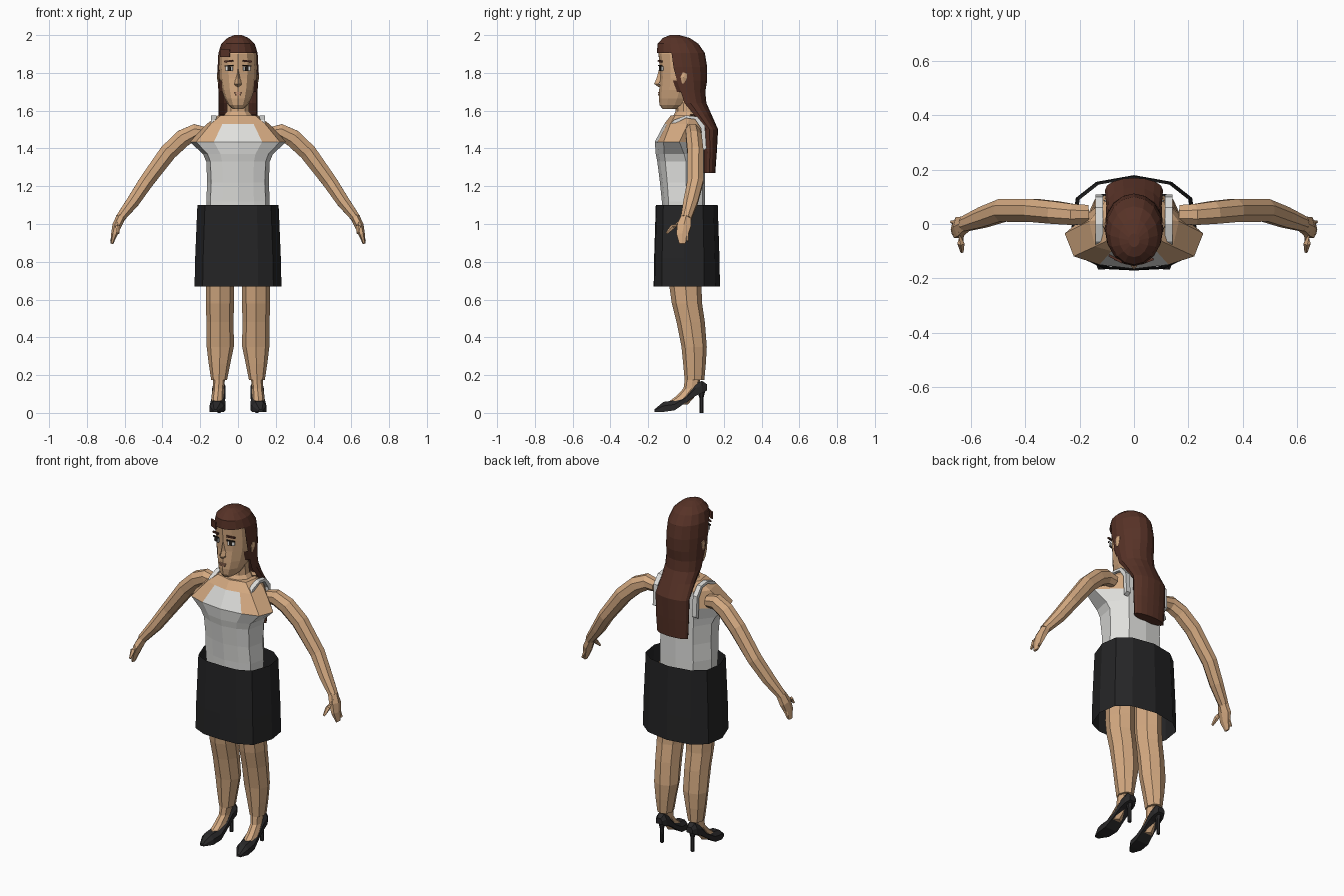
import bpy, bmesh, math
from mathutils import Vector, Matrix


def material(name, rgb):
    m = bpy.data.materials.new(name)
    m.diffuse_color = (*rgb, 1)
    return m


skin = material("skin", (0.66, 0.40, 0.22))
white = material("white_cloth", (0.74, 0.74, 0.72))
black = material("black_cloth", (0.018, 0.018, 0.019))
leather = material("shoe_black", (0.022, 0.021, 0.022))
brown = material("brown_hair", (0.095, 0.032, 0.02))
eye_white = material("eye_white", (0.8, 0.8, 0.78))
dark = material("eye_dark", (0.02, 0.015, 0.012))
lip = material("lip", (0.52, 0.26, 0.16))


def finish(name, bm, mats, mirror):
    bmesh.ops.recalc_face_normals(bm, faces=bm.faces[:])
    me = bpy.data.meshes.new(name)
    bm.to_mesh(me)
    bm.free()
    for m in mats:
        me.materials.append(m)
    ob = bpy.data.objects.new(name, me)
    bpy.context.collection.objects.link(ob)
    if mirror:
        ob.modifiers.new("both_sides", 'MIRROR')
    return ob


def loft(name, rings, mats, mirror=False, caps=True, rule=None):
    """Skin closed rings; rule(face centre) gives a material index or None to drop."""
    bm = bmesh.new()
    vs = [[bm.verts.new(p) for p in r] for r in rings]
    n = len(rings[0])
    for a, b in zip(vs, vs[1:]):
        for i in range(n):
            j = (i + 1) % n
            bm.faces.new((a[i], a[j], b[j], b[i]))
    if caps:
        bm.faces.new(vs[0])
        bm.faces.new(vs[-1])
    bmesh.ops.recalc_face_normals(bm, faces=bm.faces[:])
    if rule:
        drop = []
        for f in bm.faces:
            k = rule(f.calc_center_median())
            if k is None:
                drop.append(f)
            else:
                f.material_index = k
        bmesh.ops.delete(bm, geom=drop, context='FACES')
    return finish(name, bm, mats, mirror)


def oval(z, w, yf, yb, n=12, cx=0):
    yc, ry = (yf + yb) / 2, (yb - yf) / 2
    return [(cx + w * math.sin(2 * math.pi * i / n),
             yc - ry * math.cos(2 * math.pi * i / n), z) for i in range(n)]


def mirrored_ring(half, z):
    return [(x, y, z) for x, y in half] + [(-x, y, z) for x, y in half[-2:0:-1]]


def tube(name, path, mat, n=8, mirror=True):
    """path rows: x, y, z, radius across y, radius across the bend."""
    pts = [Vector(p[:3]) for p in path]
    rings = []
    for i, p in enumerate(path):
        t = (pts[min(i + 1, len(pts) - 1)] - pts[max(i - 1, 0)]).normalized()
        ref = Vector((0, 1, 0)) if abs(t.y) < 0.8 else Vector((0, 0, 1))
        v = t.cross(ref).normalized()
        u = v.cross(t)
        rings.append([pts[i] + u * p[3] * math.cos(2 * math.pi * (k + .5) / n)
                      + v * p[4] * math.sin(2 * math.pi * (k + .5) / n) for k in range(n)])
    return loft(name, rings, [mat], mirror)


def plate(name, loc, size, mat, turn=0, tilt=0, mirror=True):
    bm = bmesh.new()
    bmesh.ops.create_cube(bm, size=1)
    bm.transform(Matrix.Translation(loc) @ Matrix.Rotation(turn, 4, 'Z')
                 @ Matrix.Rotation(tilt, 4, 'Y') @ Matrix.Diagonal((*size, 1)))
    return finish(name, bm, [mat], mirror)


# Torso: sleeveless top below, bare shoulders above
def torso_ring(z, w, yf, ym, yb):
    wb = min(w, 0.17)
    return mirrored_ring([(0, yf), (.5 * w, yf + .015), (.87 * w, yf * .72),
                          (w, ym), (.65 * wb, yb - .012), (0, yb)], z)


def torso_rule(c):
    if c.z < 1.43 or (c.y > 0.05 and c.z < 1.5):
        return 0
    return 0 if abs(c.x) < 0.07 and c.y < 0 and c.z < 1.53 else 1


loft("torso", [torso_ring(*r) for r in [
    (0.98, .16, -.12, 0, .10), (1.12, .168, -.128, 0, .10), (1.22, .163, -.138, 0, .10),
    (1.33, .168, -.152, .0, .10), (1.37, .185, -.16, -.01, .10),
    (1.435, .255, -.165, -.035, .10), (1.53, .165, -.115, .01, .095),
    (1.575, .105, -.08, .02, .085)]], [white, skin], rule=torso_rule)
loft("neck", [oval(*r, n=10) for r in [
    (1.56, .09, -.075, .08), (1.595, .062, -.055, .065), (1.67, .058, -.055, .06)]], [skin])

# Shoulder straps
strap = [(-.10, 1.5), (-.065, 1.55), (0, 1.575), (.06, 1.568), (.1, 1.52), (.108, 1.4)]
loft("strap", [[(.115, y, z), (.142, y, z), (.142, y * .8, z - .014), (.115, y * .8, z - .014)]
               for y, z in strap], [white], mirror=True)

# Skirt: open, slightly flared tube
skirt_half = [(0, -.16), (.10, -.155), (.175, -.12), (.215, -.01), (.2, .09), (.13, .145), (0, .168)]
loft("skirt", [mirrored_ring([(x * s, y * s) for x, y in skirt_half], z)
               for z, s in [(.668, 1.07), (.82, 1.055), (1.1, 1.0)]], [black], caps=False)


# Legs, feet and heeled shoes
def column(rows, n=8):
    return [oval(z, rx, yc - ry, yc + ry, n, cx) for z, cx, rx, yc, ry in rows]


loft("leg", column([(1.03, .09, .075, .0, .09), (.67, .095, .075, -.003, .085),
                    (.58, .096, .074, .005, .08), (.48, .095, .072, .025, .075),
                    (.35, .094, .072, .043, .067), (.26, .098, .057, .045, .06),
                    (.175, .1, .042, .045, .052)]), [skin], mirror=True)
loft("foot", column([(.185, .1, .032, .035, .04), (.13, .103, .029, .03, .043),
                     (.09, .107, .031, .0, .05), (.045, .11, .033, -.05, .06)]),
     [skin], mirror=True)


def shoe_ring(y, lo, hi, w, cx):
    return [(cx - w, y, lo), (cx + w, y, lo), (cx + w, y, lo * .4 + hi * .6),
            (cx + w * .55, y, hi), (cx - w * .55, y, hi), (cx - w, y, lo * .4 + hi * .6)]


loft("shoe", [shoe_ring(*r) for r in [
    (-.168, .005, .018, .012, .12), (-.12, .005, .058, .037, .113), (-.06, .014, .066, .041, .108),
    (0, .055, .098, .036, .104), (.05, .09, .155, .035, .102), (.085, .105, .17, .033, .1),
    (.11, .118, .152, .02, .1)]], [leather], mirror=True)
loft("heel", column([(0, .1, .01, .082, .01), (.08, .1, .011, .082, .011),
                     (.125, .1, .022, .08, .024)], 6), [leather], mirror=True)

# Arms and hands
tube("arm", [(.17, .035, 1.48, .038, .035), (.225, .035, 1.487, .042, .046),
             (.29, .042, 1.455, .045, .05), (.37, .05, 1.38, .046, .049),
             (.485, .05, 1.225, .045, .042), (.555, .025, 1.12, .041, .037),
             (.625, .0, 1.03, .03, .026)], skin)
tube("hand", [(.618, .002, 1.04, .03, .025), (.642, -.01, .99, .042, .024),
              (.655, -.02, .945, .036, .017), (.668, -.02, .895, .018, .007)], skin, n=6)
tube("thumb", [(.635, -.025, 1.01, .016, .018), (.637, -.07, .985, .014, .014),
               (.633, -.103, .95, .006, .006)], skin, n=5)
tube("little_finger", [(.65, .005, .96, .012, .012), (.672, .008, .91, .006, .006)], skin, n=5)

# Head with nose, ears and face details
loft("head", [oval(*r) for r in [
    (1.61, .03, -.125, -.03), (1.63, .052, -.14, .02), (1.665, .071, -.144, .05),
    (1.71, .086, -.142, .075), (1.77, .097, -.138, .09), (1.83, .1, -.14, .095),
    (1.9, .097, -.145, .09), (1.95, .08, -.13, .06)]], [skin])
loft("nose", [[(-w, y + .025, z), (0, y, z), (w, y + .025, z)] for z, w, y in [
    (1.82, .009, -.143), (1.77, .013, -.156), (1.742, .019, -.169), (1.725, .014, -.146)]], [skin])
tube("ear", [(.1, -.015, 1.745, .008, .006), (.103, -.012, 1.775, .02, .009),
             (.104, -.005, 1.8, .014, .007)], skin, n=6)
plate("eye", (.047, -.131, 1.824), (.04, .008, .022), eye_white, .36)
plate("iris", (.046, -.1355, 1.824), (.018, .006, .021), dark, .36)
plate("upper_lash", (.048, -.137, 1.838), (.046, .009, .006), dark, .36, .08)
plate("lower_lash", (.047, -.134, 1.812), (.036, .006, .003), dark, .36)
plate("eyebrow", (.049, -.137, 1.862), (.048, .009, .009), brown, .36, .1)
plate("upper_lip", (0, -.143, 1.694), (.04, .008, .007), lip, mirror=False)
plate("lower_lip", (0, -.144, 1.685), (.032, .008, .008), lip, mirror=False)


# Long hair: cap with the face left open, falling down the back
def hair_rule(c):
    if c.z > 1.91:
        return 0
    if c.z > 1.83:
        return None if c.y < -.075 else 0
    if c.z > 1.765:
        return None if c.y < -.035 else 0
    if c.z > 1.54:
        return None if c.y < .04 and abs(c.x) < .085 else 0
    return 0


loft("hair", [oval(*r, n=16) for r in [
    (2.0, .02, -.085, -.035), (1.985, .055, -.122, .02), (1.955, .088, -.15, .065),
    (1.905, .104, -.155, .1), (1.83, .108, -.146, .112), (1.76, .106, -.12, .112),
    (1.7, .104, -.085, .102), (1.64, .104, -.06, .108), (1.58, .102, .0, .135),
    (1.5, .107, .08, .17), (1.38, .106, .09, .163), (1.27, .1, .093, .155)]],
    [brown], rule=hair_rule)
# Side-swept fringe
plate("fringe", (-.068, -.128, 1.905), (.055, .009, .04), brown, -.5, mirror=False)
